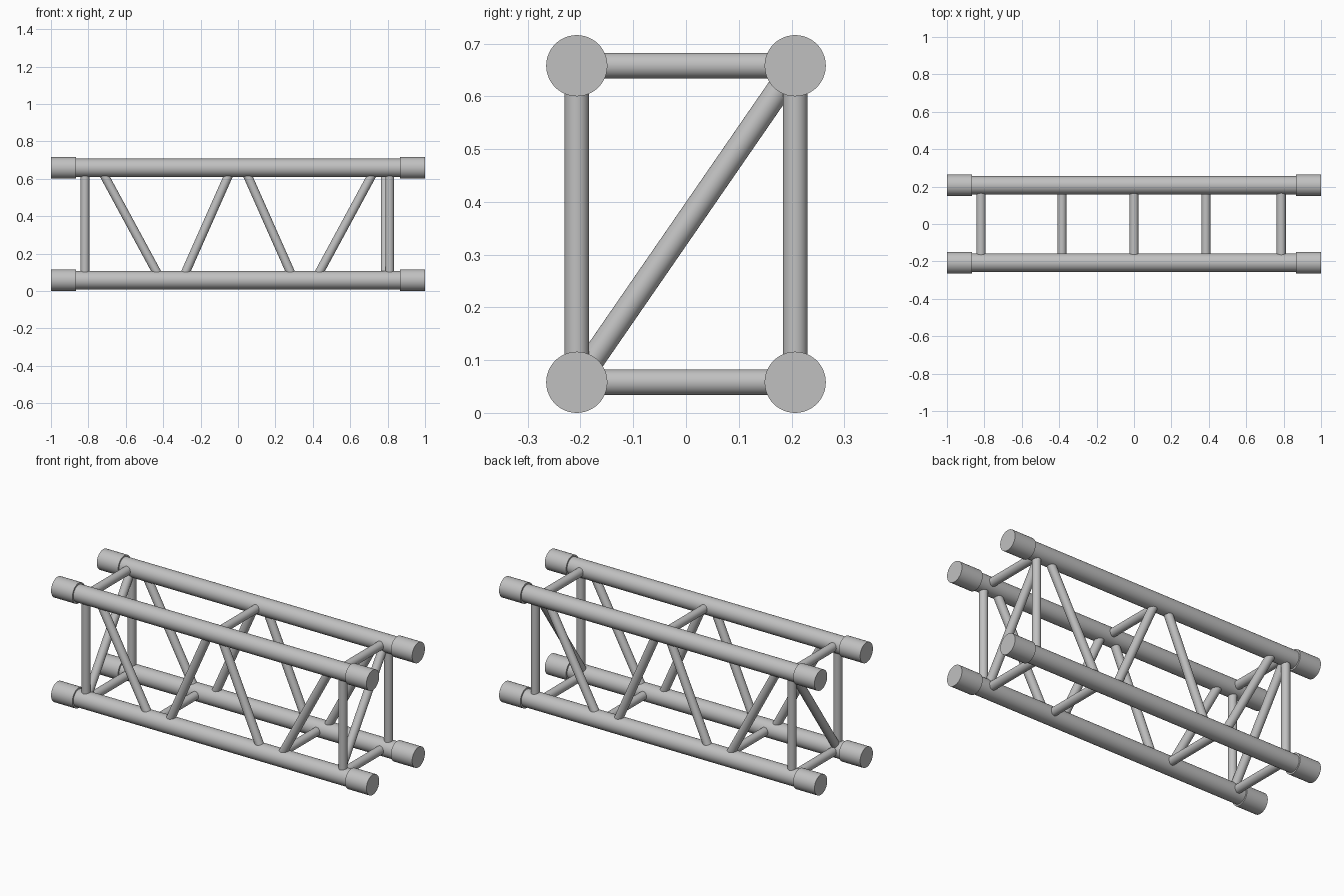
import bpy
from mathutils import Vector

cube = bpy.data.objects.get("Cube")
if cube:
    bpy.data.objects.remove(cube, do_unlink=True)

SIDE_Y = 0.207            # chord axes, half width
LOW, HIGH = 0.058, 0.658  # chord axes, heights
SLEEVE_R, CHORD_R, BRACE_R = 0.058, 0.049, 0.0235

metal = bpy.data.materials.new("grey metal")
metal.use_nodes = True
colour = (0.53, 0.53, 0.53, 1)
metal.diffuse_color = colour
metal.node_tree.nodes["Principled BSDF"].inputs["Base Color"].default_value = colour


def tube(name, start, end, radius, sides=32):
    """Round bar between two points."""
    a, b = Vector(start), Vector(end)
    axis = b - a
    bpy.ops.mesh.primitive_cylinder_add(
        vertices=sides, radius=radius, depth=axis.length, location=(a + b) / 2,
        rotation=axis.to_track_quat('Z', 'Y').to_euler())
    ob = bpy.context.object
    ob.name = name
    ob.data.materials.append(metal)
    bpy.ops.object.shade_smooth_by_angle()
    return ob


# Main chords with coupling sleeves at both ends
for side, y in (("front", -SIDE_Y), ("back", SIDE_Y)):
    for level, z in (("lower", LOW), ("upper", HIGH)):
        tube(f"{side}_{level}_chord", (-0.9, y, z), (0.9, y, z), CHORD_R, 48)
        for end, s in (("right", -1), ("left", 1)):
            tube(f"{side}_{level}_{end}_sleeve", (s * 0.865, y, z), (s, y, z), SLEEVE_R, 48)

    # Zigzag braces, mirrored about the middle
    for end, s in (("right", -1), ("left", 1)):
        tube(f"{side}_{end}_outer_brace", (s * 0.737, y, HIGH), (s * 0.412, y, LOW), BRACE_R)
        tube(f"{side}_{end}_inner_brace", (s * 0.033, y, HIGH), (s * 0.352 - s * 0.053, y, LOW), BRACE_R)

    # End posts
    for end, x in (("right", -0.818), ("left", 0.811)):
        tube(f"{side}_{end}_post", (x, y, LOW), (x, y, HIGH), BRACE_R)

# End frames: cross bars and one diagonal each
for end, x in (("right", -0.818), ("left", 0.787)):
    for level, z in (("lower", LOW), ("upper", HIGH)):
        tube(f"{end}_{level}_cross_bar", (x, -SIDE_Y, z), (x, SIDE_Y, z), BRACE_R + 0.001)
    tube(f"{end}_end_diagonal", (x, -SIDE_Y, LOW), (x, SIDE_Y, HIGH), BRACE_R)

# Intermediate cross bars at the zigzag joints
for name, x, z in (("right_mid", -0.385, LOW), ("left_mid", 0.385, LOW), ("centre", 0, HIGH)):
    tube(f"{name}_cross_bar", (x, -SIDE_Y, z), (x, SIDE_Y, z), BRACE_R)
